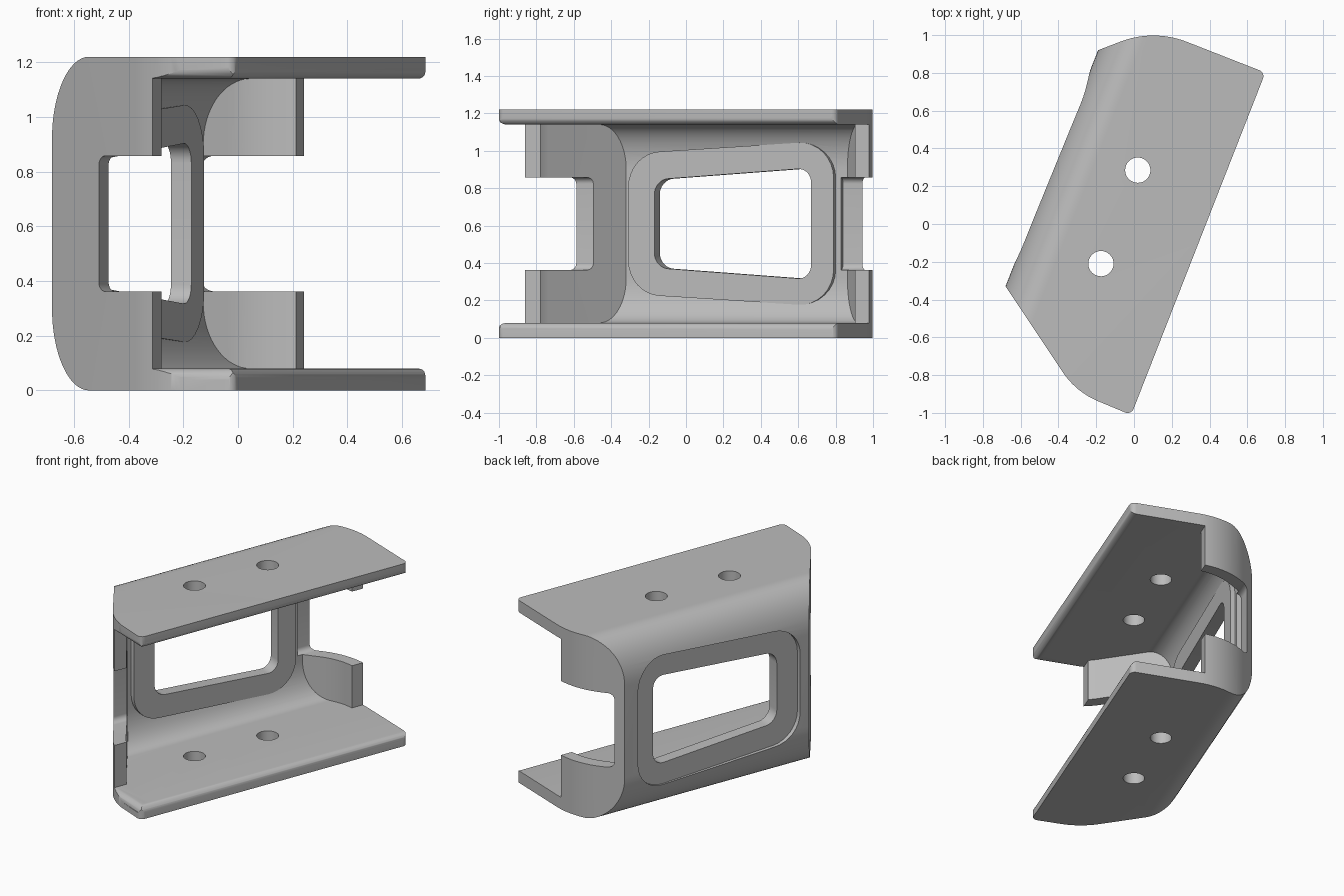
import bpy, bmesh
from math import sin, cos, tan, pi, radians, atan2
from mathutils import Vector, Matrix

if "Cube" in bpy.data.objects:
    bpy.data.objects.remove(bpy.data.objects["Cube"], do_unlink=True)

# Working frame: u runs across the channel, v along it, z up
H = 1.22           # overall height
T = 0.08           # sheet thickness
WALL = -0.513      # outer face of the long wall
OPEN = 0.355       # open edge of the plates
TURN = radians(-21.4)


def arc(cx, cy, rx, ry, a0, a1, n=12):
    angles = [radians(a0 + (a1 - a0) * i / n) for i in range(n + 1)]
    return [(cx + rx * cos(a), cy + ry * sin(a)) for a in angles]


def rounded(corners, n=8):
    """Polygon with a fillet radius given per corner."""
    out = []
    for i, (x, y, r) in enumerate(corners):
        p = Vector((x, y))
        if r == 0:
            out.append((x, y))
            continue
        d0 = (Vector(corners[i - 1][:2]) - p).normalized()
        d1 = (Vector(corners[(i + 1) % len(corners)][:2]) - p).normalized()
        half = d0.angle(d1) / 2
        c = p + (d0 + d1).normalized() * (r / sin(half))
        s = p + d0 * (r / tan(half)) - c
        e = p + d1 * (r / tan(half)) - c
        a0 = atan2(s.y, s.x)
        sweep = (atan2(e.y, e.x) - a0 + pi) % (2 * pi) - pi
        out += [(c.x + r * cos(a0 + sweep * k / n),
                 c.y + r * sin(a0 + sweep * k / n)) for k in range(n + 1)]
    return out


def prism(name, pts, axis, lo, hi):
    """Extrude a 2D outline along u, v or z."""
    place = {"u": lambda a, b, t: (t, a, b),
             "v": lambda a, b, t: (a, t, b),
             "z": lambda a, b, t: (a, b, t)}[axis]
    bm = bmesh.new()
    rings = [[bm.verts.new(place(a, b, t)) for a, b in pts] for t in (lo, hi)]
    for ring in rings:
        bm.faces.new(ring)
    for i in range(len(pts)):
        bm.faces.new((rings[0][i - 1], rings[0][i], rings[1][i], rings[1][i - 1]))
    bmesh.ops.recalc_face_normals(bm, faces=bm.faces)
    me = bpy.data.meshes.new(name)
    bm.to_mesh(me)
    bm.free()
    ob = bpy.data.objects.new(name, me)
    bpy.context.collection.objects.link(ob)
    return ob


def combine(target, tool, operation):
    mod = target.modifiers.new("combine", "BOOLEAN")
    mod.operation, mod.solver, mod.object = operation, "EXACT", tool
    bpy.context.view_layer.objects.active = target
    bpy.ops.object.modifier_apply(modifier=mod.name)
    bpy.data.objects.remove(tool, do_unlink=True)


def mirrored(lower):
    """Close a lower half section with its reflection about mid height."""
    return lower + [(a, H - b) for a, b in reversed(lower)]


# Outer body: plan outline trimmed by the rounded channel section
plan = rounded([(WALL, -0.555, 0), (0.038, -0.94, 0.42), (OPEN, -0.947, 0.035),
                (OPEN, 1.0, 0.035), (-0.28, 1.0, 0.487), (WALL, 0.787, 0)], 12)
body = prism("channel_bracket", plan, "z", 0, H)
shell = mirrored([(1, 0)] + arc(WALL + 0.2, 0.3, 0.2, 0.3, 270, 180, 16))
combine(body, prism("shell_section", shell, "v", -2, 2), "INTERSECT")

# Cavity: inner section with rounded plate lips, bounded by the end walls
R = 0.04
inner = mirrored([(0.7, T - R)] + arc(OPEN - R, T - R, R, R, 0, 90, 6)
                 + arc(WALL + T + 0.14, T + 0.24, 0.14, 0.24, 270, 180, 16))
cavity = prism("cavity", inner, "v", -2, 2)
FRONT_END, BACK_END = 0.023, -0.132
mask = ([(WALL + T, -0.513)] + arc(0.17, -0.52, 0.34, 0.34, 235, 244.4, 4)
        + [(FRONT_END, -1.5), (1, -1.5), (1, 1.5), (BACK_END, 1.5)]
        + arc(-0.09, 0.513, 0.407, 0.407, 96, 132, 8) + [(WALL + T, 0.757)])
combine(cavity, prism("cavity_plan", mask, "z", -1, 2), "INTERSECT")
combine(body, cavity, "DIFFERENCE")

# Rounded lip along the front edge of both plates
lip = mirrored([(-1.3, T - R)] + arc(-0.943 + R, T - R, R, R, 180, 90, 6) + [(-0.85, T)])
combine(body, prism("front_lip", lip, "u", FRONT_END, 0.7), "DIFFERENCE")

# Notches through the middle of the end walls
for name, u0, v0, v1 in (("front_notch", -0.26, -1.4, -0.56),
                         ("back_notch", -0.465, 0.72, 1.4)):
    notch = rounded([(u0, 0.362, 0.035), (0.3, 0.362, 0),
                     (0.3, 0.858, 0), (u0, 0.858, 0.035)])
    combine(body, prism(name, notch, "v", v0, v1), "DIFFERENCE")


def window(v0, z0, r0, v1, z1, r1):
    return rounded([(v0, z0, r0), (v1, z1, r1), (v1, H - z1, r1), (v0, H - z0, r0)])


# Pressed-in window panel: raised inside, recessed outside, with an opening
panel = window(-0.49, 0.235, 0.19, 0.69, 0.165, 0.19)
opening = window(-0.34, 0.375, 0.085, 0.56, 0.312, 0.07)
combine(body, prism("panel", panel, "u", -0.46, -0.403), "UNION")
combine(body, prism("panel_recess", panel, "u", -0.8, -0.483), "DIFFERENCE")
combine(body, prism("window_opening", opening, "u", -0.8, -0.2), "DIFFERENCE")

# Bolt holes through both plates
spin = Matrix.Rotation(TURN, 4, "Z")
for x, y in ((0.02, 0.285), (-0.175, -0.21)):
    c = spin.inverted() @ Vector((x, y, 0))
    ring = arc(c.x, c.y, 0.067, 0.067, 0, 360, 32)[:-1]
    combine(body, prism("bolt_hole", ring, "z", -0.5, 2), "DIFFERENCE")

# Turn into place and finish
body.data.transform(spin)
grey = bpy.data.materials.new("plain grey")
grey.use_nodes = True
colour = (0.5, 0.5, 0.5, 1)
grey.diffuse_color = colour
grey.node_tree.nodes["Principled BSDF"].inputs["Base Color"].default_value = colour
body.data.materials.clear()
body.data.materials.append(grey)
for poly in body.data.polygons:
    poly.material_index = 0
bpy.ops.object.select_all(action="DESELECT")
body.select_set(True)
bpy.context.view_layer.objects.active = body
bpy.ops.object.shade_smooth_by_angle(angle=radians(30))
